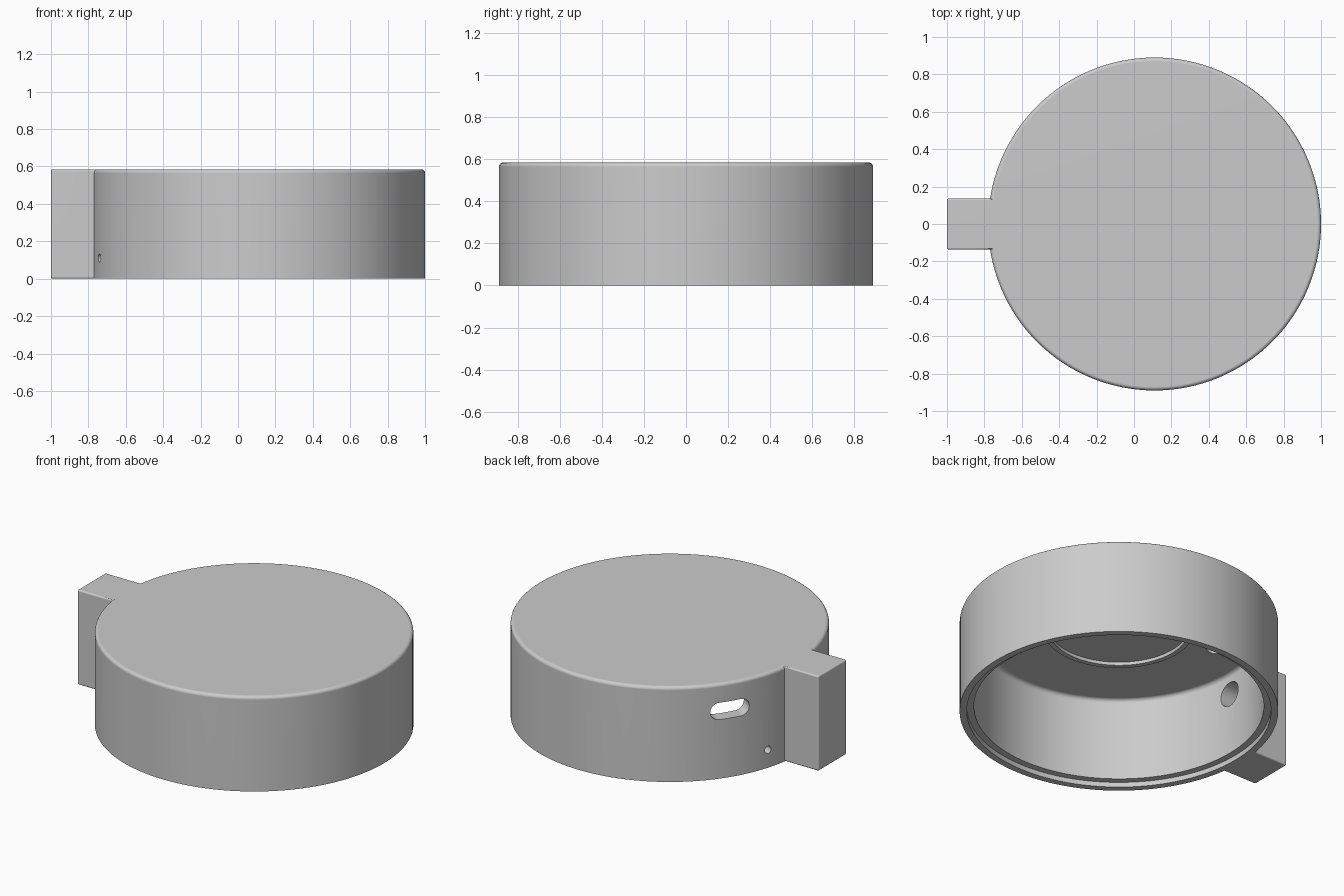
import bpy, bmesh
from math import radians, pi, sin, cos
from mathutils import Matrix, Vector

old = bpy.data.objects.get("Cube")
if old:
    bpy.data.objects.remove(old, do_unlink=True)

HEIGHT, RADIUS, INNER, CEILING = 0.585, 0.89, 0.81, 0.54
CENTRE = Vector((0.11, 0, 0))

grey = bpy.data.materials.new("plain grey")
grey.use_nodes = True
grey.diffuse_color = (0.6, 0.6, 0.6, 1)
grey.node_tree.nodes["Principled BSDF"].inputs["Base Color"].default_value = (0.6, 0.6, 0.6, 1)


def make(name, bm):
    bmesh.ops.recalc_face_normals(bm, faces=bm.faces)
    mesh = bpy.data.meshes.new(name)
    bm.to_mesh(mesh)
    bm.free()
    obj = bpy.data.objects.new(name, mesh)
    bpy.context.collection.objects.link(obj)
    mesh.materials.append(grey)
    return obj


def fillet(r, z, size, steps=4):
    """Quarter round from the top face down to the wall."""
    angles = [pi / 2 * (1 - i / steps) for i in range(steps + 1)]
    return [(r - size + size * cos(a), z - size + size * sin(a)) for a in angles]


def lathe(name, profile, steps=128):
    bm = bmesh.new()
    verts = [bm.verts.new((r, 0, z)) for r, z in profile]
    edges = [bm.edges.new(pair) for pair in zip(verts, verts[1:])]
    bmesh.ops.spin(bm, geom=verts + edges, cent=(0, 0, 0), axis=(0, 0, 1),
                   angle=2 * pi, steps=steps)
    bmesh.ops.remove_doubles(bm, verts=bm.verts, dist=1e-5)
    bmesh.ops.translate(bm, verts=bm.verts, vec=CENTRE)
    return make(name, bm)


def radial_cutter(name, angle, z, radius, start, end, spread=0):
    """Round or slotted rod lying along a radius of the case."""
    bm = bmesh.new()
    n = 16
    outline = []
    for side in (1, -1):
        for i in range(n + 1):
            a = -pi / 2 + pi * i / n
            if spread or i < n:
                outline.append((side * (spread + radius * cos(a)), side * radius * sin(a)))
    face = bm.faces.new([bm.verts.new((start, y, h)) for y, h in outline])
    out = bmesh.ops.extrude_face_region(bm, geom=[face])
    moved = [v for v in out["geom"] if isinstance(v, bmesh.types.BMVert)]
    bmesh.ops.translate(bm, verts=moved, vec=(end - start, 0, 0))
    place = Matrix.Translation(CENTRE + Vector((0, 0, z))) @ Matrix.Rotation(radians(angle), 4, "Z")
    bmesh.ops.transform(bm, matrix=place, verts=bm.verts)
    return make(name, bm)


def combine(body, other, operation):
    other.hide_render = True
    bpy.context.view_layer.objects.active = body
    mod = body.modifiers.new(operation.lower(), "BOOLEAN")
    mod.operation, mod.object, mod.solver = operation, other, "EXACT"
    bpy.ops.object.modifier_apply(modifier=mod.name)
    bpy.data.objects.remove(other, do_unlink=True)


# Hollow round case with a stepped rim and a raised ring under the lid
profile = [(0, HEIGHT)] + fillet(RADIUS, HEIGHT, 0.02) + [
    (RADIUS, 0), (0.85, 0), (0.85, 0.03), (INNER, 0.03)]
profile += fillet(INNER, CEILING, 0.025)[::-1]
profile += [(0.42, CEILING), (0.42, CEILING - 0.02), (0.39, CEILING - 0.02),
            (0.39, CEILING), (0, CEILING)]
case = lathe("round_case", profile)

# Side block merged into the wall
bm = bmesh.new()
bmesh.ops.create_cube(bm, size=1)
bmesh.ops.scale(bm, vec=(0.245, 0.274, HEIGHT), verts=bm.verts)
bmesh.ops.translate(bm, vec=(-0.8775, 0, HEIGHT / 2), verts=bm.verts)
bmesh.ops.bevel(bm, geom=[e for e in bm.edges if min(v.co.x for v in e.verts) < -0.9],
                offset=0.01, segments=3, profile=0.5, affect="EDGES")
combine(case, make("side_block", bm), "UNION")

# Cable hole into the block, wall slot, and a pair of small side holes
combine(case, radial_cutter("cable_hole", 180, 0.41, 0.075, 0.75, 1.05), "DIFFERENCE")
combine(case, radial_cutter("wall_slot", 147.3, 0.416, 0.052, 0.7, 1.0, 0.066), "DIFFERENCE")
for angle in (163, 197):
    combine(case, radial_cutter("pin_hole", angle, 0.11, 0.022, 0.84, 1.0), "DIFFERENCE")

# Shallow round recess under the lid
bm = bmesh.new()
bmesh.ops.create_cone(bm, cap_ends=True, segments=32, radius1=0.05, radius2=0.05, depth=0.06,
                      matrix=Matrix.Translation((-0.46, 0.16, CEILING - 0.01)))
combine(case, make("lid_recess", bm), "DIFFERENCE")

# Smooth curved walls, crisp edges
bpy.ops.object.select_all(action="DESELECT")
case.select_set(True)
bpy.context.view_layer.objects.active = case
bpy.ops.object.shade_smooth_by_angle(angle=radians(35))
weighted = case.modifiers.new("even_normals", "WEIGHTED_NORMAL")
weighted.keep_sharp = True
